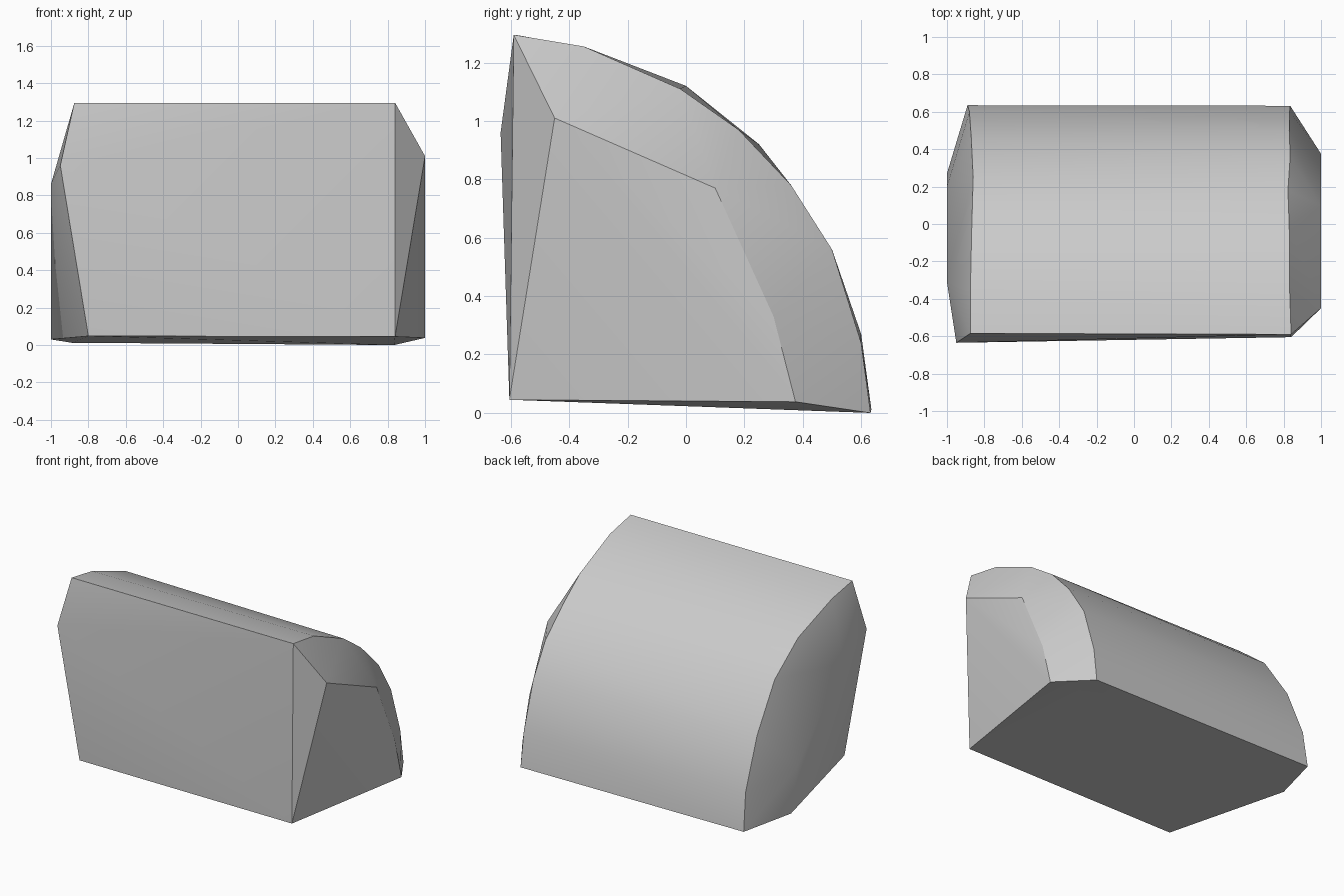
import bpy
import bmesh
import math

if "Cube" in bpy.data.objects:
    bpy.data.objects.remove(bpy.data.objects["Cube"])

# One plain grey for the whole chunk
stone = bpy.data.materials.new("stone_grey")
stone.use_nodes = True
grey = (0.6, 0.6, 0.6, 1)
stone.diffuse_color = grey
stone.node_tree.nodes["Principled BSDF"].inputs["Base Color"].default_value = grey

# Quarter-round rims where the curved back meets each chipped end
left_rim = [(0.84, -0.59, 1.295), (0.832, -0.35, 1.255), (0.83, -0.02, 1.11),
            (0.823, 0.18, 0.97), (0.835, 0.36, 0.78), (0.83, 0.5, 0.56),
            (0.832, 0.6, 0.24), (0.835, 0.632, 0)]
right_rim = [(-0.875, -0.585, 1.295), (-0.875, -0.36, 1.255), (-0.867, 0, 1.12),
             (-0.86, 0.25, 0.92), (-0.87, 0.46, 0.61), (-0.88, 0.6, 0.27),
             (-0.89, 0.635, 0.012)]

# Raised end facets, and the corners of the flat front
left_end = [(1, -0.45, 1.01), (1, 0.1, 0.77), (1, 0.3, 0.33), (1, 0.375, 0.038)]
right_end = [(-1, -0.31, 0.86), (-1, 0.2, 0.33), (-1, 0.27, 0.03)]
front_corners = [(0.84, -0.605, 0.045), (-0.8, -0.605, 0.048), (-0.95, -0.635, 0.96)]

# Wrap the faceted block around its rims and corners
bm = bmesh.new()
for point in left_rim + right_rim + left_end + right_end + front_corners:
    bm.verts.new(point)
bmesh.ops.convex_hull(bm, input=bm.verts[:])
bmesh.ops.delete(bm, geom=[v for v in bm.verts if not v.link_faces], context="VERTS")
bmesh.ops.dissolve_limit(bm, angle_limit=math.radians(1),
                         verts=bm.verts[:], edges=bm.edges[:])
bmesh.ops.recalc_face_normals(bm, faces=bm.faces[:])

mesh = bpy.data.meshes.new("quarter_round_stone")
bm.to_mesh(mesh)
bm.free()
mesh.materials.append(stone)
block = bpy.data.objects.new("quarter_round_stone", mesh)
bpy.context.collection.objects.link(block)

# Smooth the curved back while the chipped edges stay crisp
bpy.ops.object.select_all(action="DESELECT")
block.select_set(True)
bpy.context.view_layer.objects.active = block
bpy.ops.object.shade_smooth_by_angle(angle=math.radians(30))
